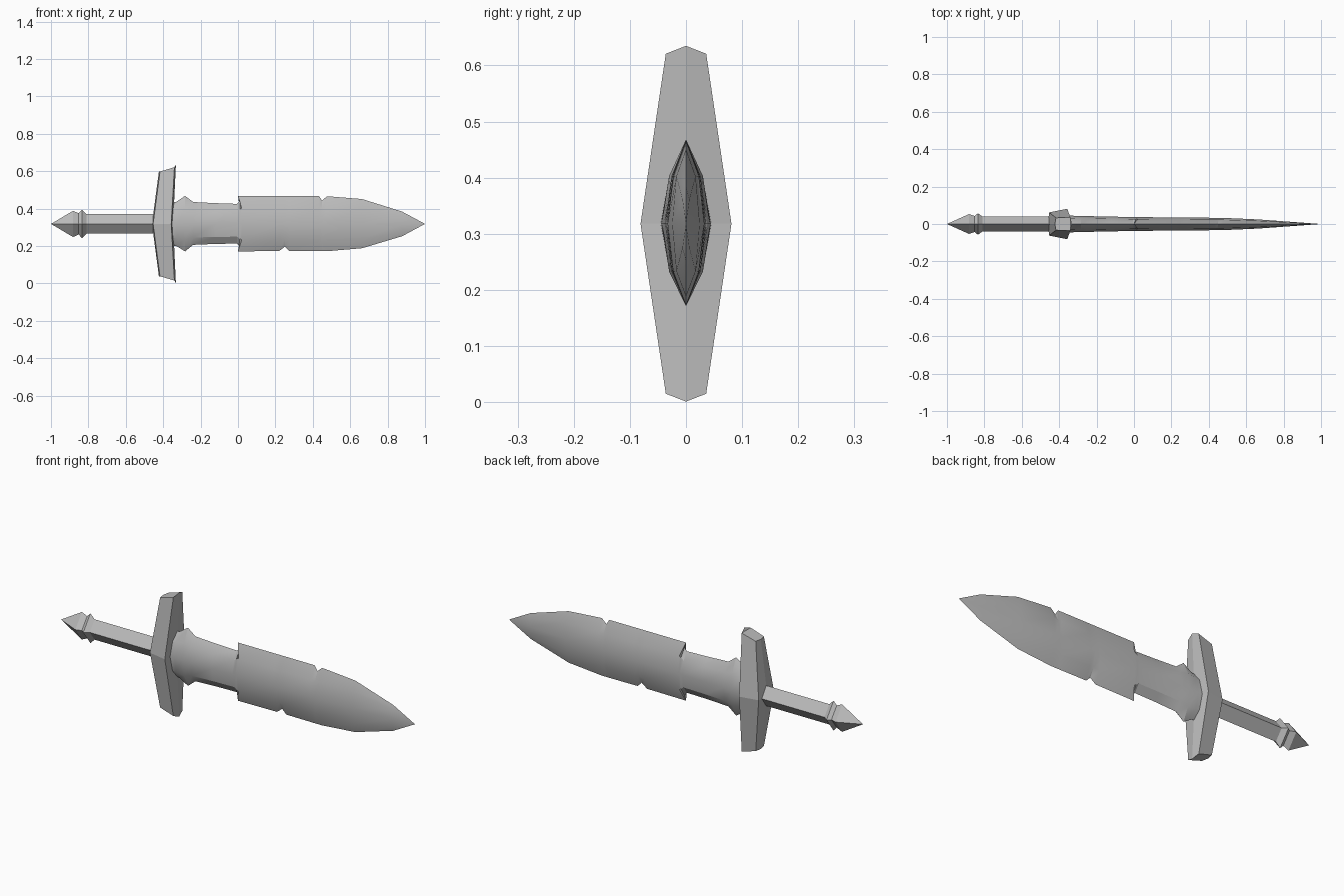
import bpy, bmesh

old = bpy.data.objects.get("Cube")
if old:
    bpy.data.objects.remove(old)

MID = 0.318  # height of the long axis

steel = bpy.data.materials.new("grey steel")
steel.use_nodes = True
steel.diffuse_color = (0.5, 0.5, 0.5, 1)
steel.node_tree.nodes["Principled BSDF"].inputs["Base Color"].default_value = (0.5, 0.5, 0.5, 1)


def loft(name, rings, smooth=False, caps=None):
    """Skin closed rings of points; caps lists the index groups closing each end."""
    bm = bmesh.new()
    rows = [[bm.verts.new((x, y, MID + z)) for x, y, z in ring] for ring in rings]
    n = len(rows[0])
    for a, b in zip(rows, rows[1:]):
        for i in range(n):
            j = (i + 1) % n
            bm.faces.new((a[i], a[j], b[j], b[i]))
    for row in (rows[0], rows[-1]):
        for group in caps or [range(n)]:
            bm.faces.new([row[i] for i in group])
    bmesh.ops.remove_doubles(bm, verts=bm.verts, dist=0.0002)
    bmesh.ops.recalc_face_normals(bm, faces=bm.faces)
    mesh = bpy.data.meshes.new(name)
    bm.to_mesh(mesh)
    bm.free()
    mesh.materials.append(steel)
    obj = bpy.data.objects.new(name, mesh)
    bpy.context.collection.objects.link(obj)
    if smooth:
        bpy.ops.object.select_all(action='DESELECT')
        obj.select_set(True)
        bpy.context.view_layer.objects.active = obj
        bpy.ops.object.shade_smooth_by_angle(angle=0.44)
    return obj


def diamond(x, r):
    return [(x, -0.76 * r, 0), (x, 0, r), (x, 0.76 * r, 0), (x, 0, -r)]


# Grip and pointed pommel share a diamond section
loft("grip", [diamond(-0.82, 0.052), diamond(-0.44, 0.052)])
loft("pommel", [diamond(x, r) for x, r in (
    (-1, 0), (-0.882, 0.07), (-0.852, 0.057), (-0.834, 0.076), (-0.81, 0.052))])


# Guard: six-sided section, swept back at both ends
def guard_ring(side, back, front, ridge):
    (xb, yb, zb), (xf, yf, zf), (xr, zr) = back, front, ridge
    return [(xb - 0.006, 0, side * zb), (xb, -yb, side * zb), (xf, -yf, side * zf),
            (xr, 0, side * zr), (xf, yf, side * zf), (xb, yb, side * zb)]


def guard_end(side):
    return guard_ring(side, (-0.417, 0.033, 0.28), (-0.34, 0.036, 0.303), (-0.332, 0.317))


guard_mid = guard_ring(0, (-0.454, 0.062, 0), (-0.357, 0.081, 0), (-0.347, 0))
loft("guard", [guard_end(-1), guard_mid, guard_end(1)],
     caps=[(0, 1, 5), (1, 2, 4, 5), (2, 3, 4)])


# Blade: ridged section with chipped cutting edges
def thickness(x):
    marks = [(-0.4, 0.046), (-0.24, 0.042), (0, 0.037), (0.56, 0.032), (1, 0)]
    for (a, ta), (b, tb) in zip(marks, marks[1:]):
        if x <= b:
            return ta + (tb - ta) * (x - a) / (b - a)
    return 0


def blade_ring(x, up, down, shift=0):
    t = thickness(x)
    d = min(0.085, 0.65 * min(up, down))
    e = x + shift
    return [(x, -t, 0), (x, -0.7 * t, d), (e, 0, up), (x, 0.7 * t, d),
            (x, t, 0), (x, 0.7 * t, -d), (e, 0, -down), (x, -0.7 * t, -d)]


stations = [
    (-0.38, 0.115, 0.115), (-0.33, 0.118, 0.118), (-0.283, 0.15, 0.147),
    (-0.24, 0.117, 0.112), (-0.12, 0.111, 0.107), (-0.005, 0.107, 0.105),
    (0.01, 0.125, 0.122), (0.02, 0.15, 0.147, -0.02),
    (0.22, 0.15, 0.145), (0.25, 0.15, 0.122), (0.273, 0.15, 0.145),
    (0.433, 0.15, 0.146), (0.45, 0.124, 0.146), (0.475, 0.148, 0.146),
    (0.663, 0.133, 0.13), (0.877, 0.066, 0.066), (1, 0, 0)]
rings = [blade_ring(*s) for s in stations]
loft("blade", rings, smooth=True)
